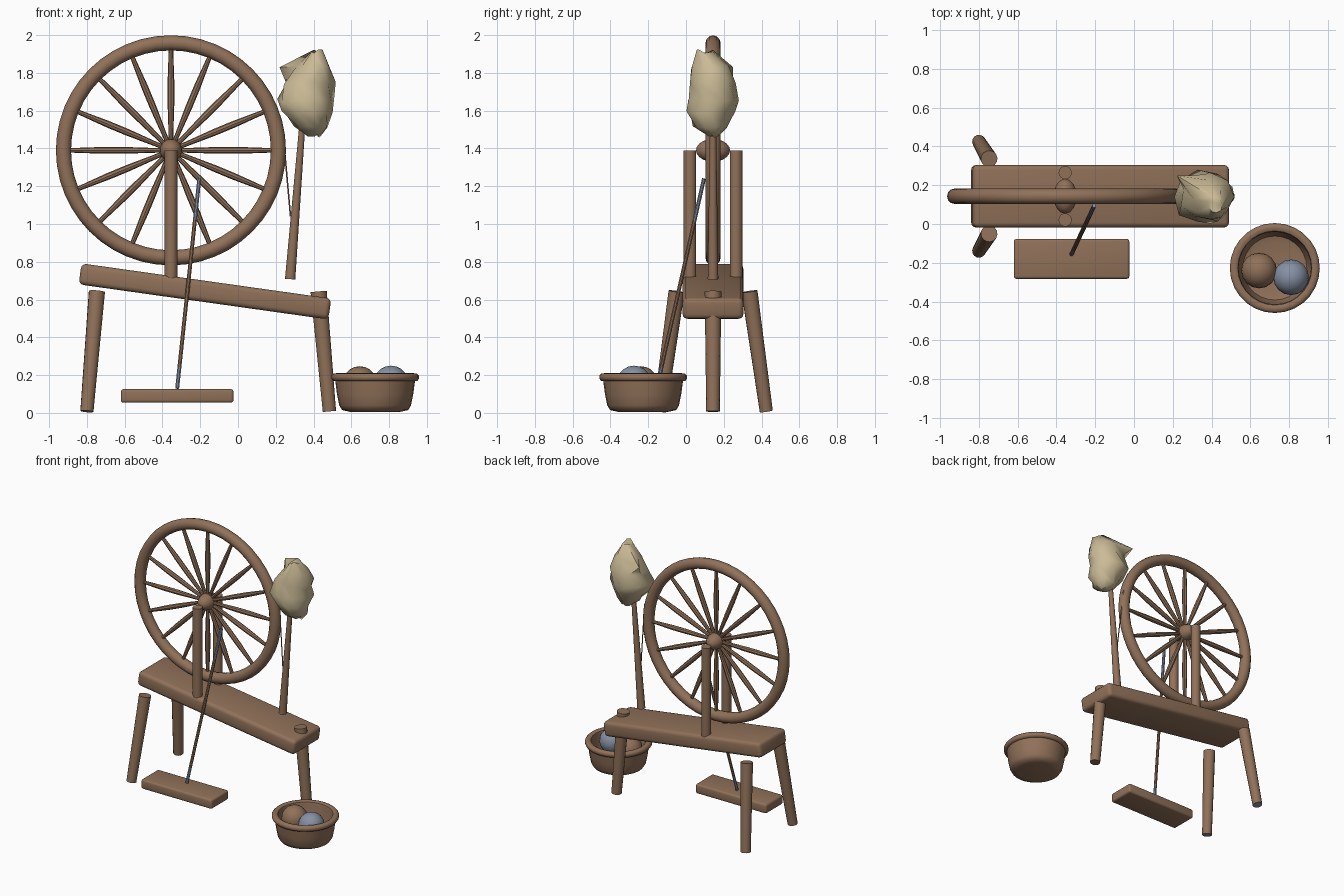
import bpy, bmesh, math, random
from mathutils import Vector, Matrix

if "Cube" in bpy.data.objects:
    bpy.data.objects.remove(bpy.data.objects["Cube"])

random.seed(4)
Y = 0.143  # centre line of the wheel and bench


def material(name, c):
    m = bpy.data.materials.new(name)
    m.diffuse_color = (*c, 1)
    m.use_nodes = True
    m.node_tree.nodes["Principled BSDF"].inputs["Base Color"].default_value = m.diffuse_color
    return m


WOOD = material("brown wood", (0.28, 0.165, 0.10))
WOOL = material("cream wool", (0.60, 0.50, 0.31))
BLUE = material("blue grey", (0.24, 0.28, 0.37))


def finish(name, bm, mats, angle=40, rule=None):
    bmesh.ops.recalc_face_normals(bm, faces=bm.faces)
    if rule:
        for f in bm.faces:
            f.material_index = rule(f)
    me = bpy.data.meshes.new(name)
    bm.to_mesh(me)
    bm.free()
    ob = bpy.data.objects.new(name, me)
    bpy.context.collection.objects.link(ob)
    for m in mats:
        me.materials.append(m)
    bpy.ops.object.select_all(action='DESELECT')
    ob.select_set(True)
    bpy.context.view_layer.objects.active = ob
    bpy.ops.object.shade_smooth_by_angle(angle=math.radians(angle))
    return ob


def skin(bm, rings):
    n = len(rings[0])
    for a, b in zip(rings, rings[1:]):
        for i in range(n):
            j = (i + 1) % n
            bm.faces.new((a[i], a[j], b[j], b[i]))
    bm.faces.new(rings[0][::-1])
    bm.faces.new(rings[-1])


def lathe(bm, profile, mat, n=14):
    rings = []
    for r, z in profile:
        rings.append([bm.verts.new(mat @ Vector((r * math.cos(2 * math.pi * i / n),
                                                 r * math.sin(2 * math.pi * i / n), z)))
                      for i in range(n)])
    skin(bm, rings)


def rod(name, p, q, r1, r2, n=14, steps=1, mats=(WOOD,), rule=None):
    p, q = Vector(p), Vector(q)
    d = q - p
    mat = Matrix.Translation(p) @ d.to_track_quat('Z', 'Y').to_matrix().to_4x4()
    bm = bmesh.new()
    lathe(bm, [(r1 + (r2 - r1) * k / steps, d.length * k / steps)
               for k in range(steps + 1)], mat, n)
    return finish(name, bm, mats, 40, rule)


def slab(name, loc, size, tilt, bevel):
    bm = bmesh.new()
    bmesh.ops.create_cube(bm, size=1)
    bmesh.ops.scale(bm, vec=size, verts=bm.verts)
    bmesh.ops.bevel(bm, geom=bm.edges[:], offset=bevel, segments=3, profile=0.5,
                    affect='EDGES')
    bm.transform(Matrix.Translation(loc) @ Matrix.Rotation(tilt, 4, 'Y'))
    return finish(name, bm, (WOOD,), 50)


def ball(name, loc, scale, mat, seg=16, rings=10):
    bm = bmesh.new()
    bmesh.ops.create_uvsphere(bm, u_segments=seg, v_segments=rings, radius=1)
    bm.transform(Matrix.Translation(loc) @ Matrix.Diagonal((*scale, 1)))
    return finish(name, bm, (mat,), 60)


# Sloping bench and treadle board
slab("bench", (-0.175, Y, 0.643), (1.335, 0.322, 0.112), math.radians(8), 0.026)
slab("treadle", (-0.322, -0.18, 0.09), (0.596, 0.206, 0.072), 0, 0.014)

# Three splayed legs with grey-blue feet
foot = lambda f: int(f.normal.z < -0.9)
for side, label in ((-1, "front"), (1, "back")):
    rod(label + "_left_leg", (-0.80, Y + side * 0.282, 0.008),
        (-0.747, Y + side * 0.193, 0.643), 0.035, 0.043, mats=(WOOD, BLUE), rule=foot)
    # Uprights holding the wheel
    rod(label + "_upright", (-0.355, Y + side * 0.122, 0.70),
        (-0.355, Y + side * 0.122, 1.39), 0.034, 0.034)
rod("right_leg", (0.484, Y, 0.008), (0.427, Y, 0.643), 0.036, 0.044)

# Wheel: rim, hub and turned spokes
C = Vector((-0.355, Y, 1.39))
N, M = 48, 12
bm = bmesh.new()
grid = []
for i in range(N):
    a = 2 * math.pi * i / N
    out = Vector((math.cos(a), 0, math.sin(a)))
    grid.append([bm.verts.new(C + out * (0.569 + 0.04 * math.cos(2 * math.pi * j / M))
                              + Vector((0, 0.04 * math.sin(2 * math.pi * j / M), 0)))
                 for j in range(M)])
for i in range(N):
    for j in range(M):
        k, l = (i + 1) % N, (j + 1) % M
        bm.faces.new((grid[i][j], grid[k][j], grid[k][l], grid[i][l]))
finish("wheel_rim", bm, (WOOD,), 60)
ball("wheel_hub", C, (0.06, 0.09, 0.06), WOOD)

bm = bmesh.new()
for i in range(16):
    mat = Matrix.Translation(C) @ Matrix.Rotation(2 * math.pi * i / 16, 4, 'Y')
    lathe(bm, [(0.012, 0.03), (0.013, 0.1), (0.018, 0.25), (0.018, 0.36),
               (0.013, 0.5), (0.012, 0.545)], mat, 8)
finish("wheel_spokes", bm, (WOOD,))

# Treadle connecting rod with tinted ends
rod("connecting_rod", (-0.322, -0.155, 0.13), (-0.205, 0.095, 1.24), 0.011, 0.011, 8, 10,
    (WOOD, BLUE), lambda f: int(f.calc_center_median().z < 0.24
                                or f.calc_center_median().z > 1.02))

# Distaff post and thread
rod("distaff_post", (0.276, Y, 0.708), (0.348, Y, 1.62), 0.028, 0.015)
rod("thread", (0.235, Y + 0.02, 1.52), (0.278, Y, 1.04), 0.004, 0.004, 6)

# Lumpy fleece: jittered rings (z, centre x, centre y, radius x, radius y)
bm = bmesh.new()
rings = []
for k, (z, cx, cy, rx, ry) in enumerate((
        (1.915, 0.42, 0.10, 0.035, 0.045), (1.83, 0.40, 0.125, 0.09, 0.10),
        (1.75, 0.375, 0.14, 0.135, 0.125), (1.66, 0.355, 0.14, 0.152, 0.14),
        (1.59, 0.37, 0.13, 0.138, 0.128), (1.52, 0.39, 0.13, 0.09, 0.09),
        (1.465, 0.40, 0.15, 0.03, 0.03))):
    ring = []
    for i in range(9):
        a = 2 * math.pi * (i + 0.5 * (k % 2)) / 9
        s = random.uniform(0.92, 1.07)
        ring.append(bm.verts.new((cx + rx * s * math.cos(a), cy + ry * s * math.sin(a),
                                  z + random.uniform(-0.012, 0.012))))
    rings.append(ring)
skin(bm, rings)
tip = Vector((0.22, 0.25, 1.83))  # tuft at the back left
min(rings[1], key=lambda v: (v.co - tip).length).co = tip
finish("fleece", bm, (WOOL,), 60)

# Basket with thick rim, hollow inside
bm = bmesh.new()
lathe(bm, [(0.13, 0.005), (0.175, 0.015), (0.19, 0.04), (0.202, 0.10), (0.211, 0.168),
           (0.224, 0.17), (0.232, 0.182), (0.232, 0.197), (0.222, 0.208), (0.205, 0.21),
           (0.191, 0.203), (0.187, 0.185), (0.182, 0.10), (0.165, 0.045), (0.13, 0.035)],
      Matrix.Translation((0.726, -0.227, 0)), 28)
finish("basket", bm, (WOOD,), 50)

# Balls of yarn
ball("brown_yarn_ball", (0.645, -0.24, 0.155), (0.092, 0.092, 0.092), WOOD)
ball("blue_yarn_ball", (0.81, -0.275, 0.158), (0.092, 0.092, 0.092), BLUE)
